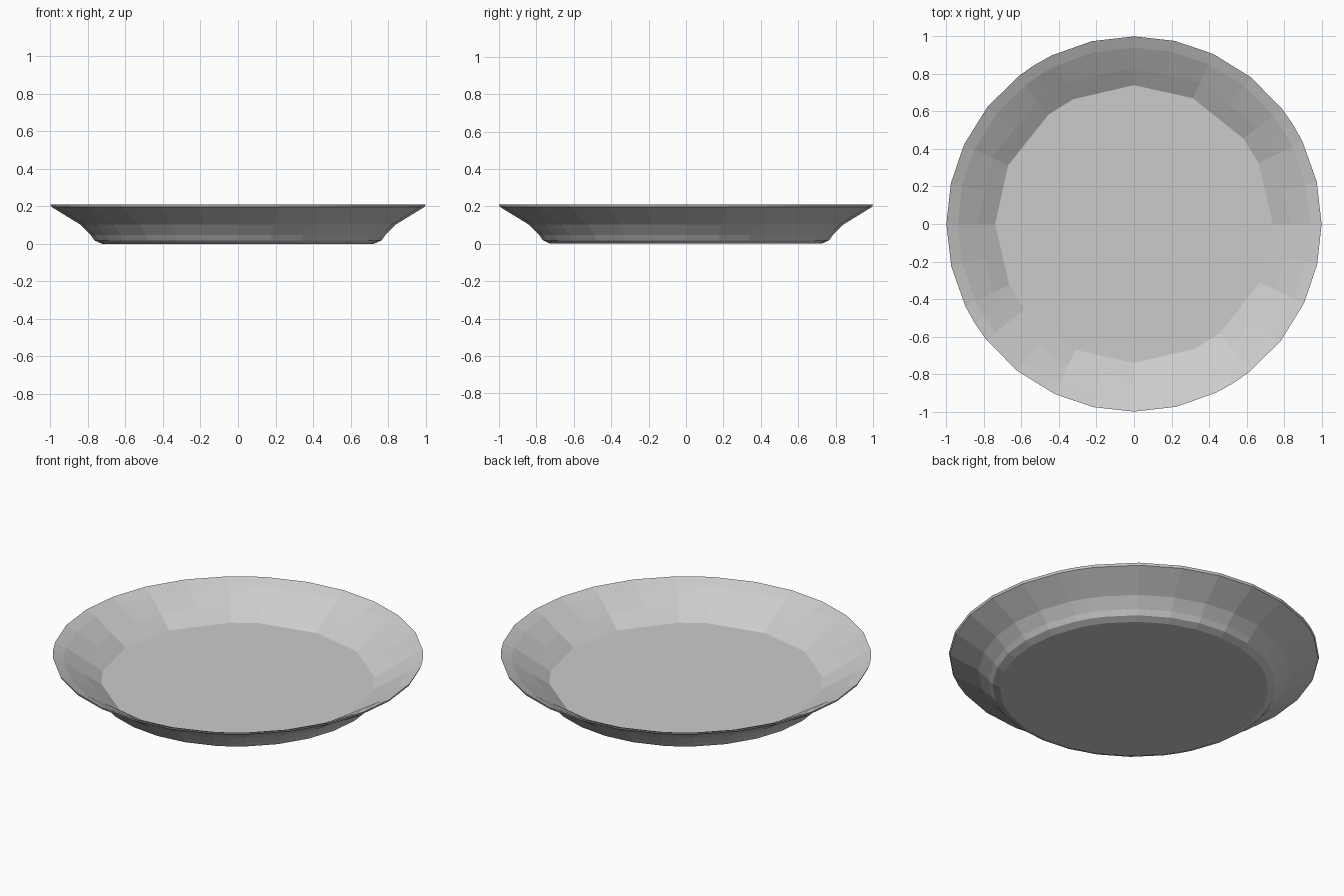
import bpy, bmesh, math

if "Cube" in bpy.data.objects:
    bpy.data.objects.remove(bpy.data.objects["Cube"])

# Angles in one quarter: even entries are wall corners, odd ones lie between
quarter = [0, 13, 26, 32, 38, 51.5, 65, 77.5]
angles = [math.radians(a + 90 * k) for k in range(4) for a in quarter]
N = len(angles)

# Profile (radius, height, faceted) from inner floor, over the rim, to the foot
profile = [(0.74, 0.055, True), (0.835, 0.115, True), (0.94, 0.183, False),
           (1.0, 0.21, False), (0.995, 0.197, False), (0.84, 0.102, False),
           (0.785, 0.046, False), (0.765, 0.018, False), (0.725, 0.0, False)]


def ring_points(r, z, faceted):
    pts = [(r * math.cos(a), r * math.sin(a), z) for a in angles]
    if faceted:  # in-between points sit on the straight chord
        for i in range(1, N, 2):
            p, q = pts[i - 1], pts[(i + 1) % N]
            pts[i] = ((p[0] + q[0]) / 2, (p[1] + q[1]) / 2, z)
    return pts


bm = bmesh.new()
rings = [[bm.verts.new(p) for p in ring_points(*row)] for row in profile]

# Walls and rim
for a, b in zip(rings, rings[1:]):
    for i in range(N):
        j = (i + 1) % N
        bm.faces.new((a[i], a[j], b[j], b[i]))

# Inner floor and underside
bm.faces.new(rings[0])
bm.faces.new(list(reversed(rings[-1])))
bmesh.ops.recalc_face_normals(bm, faces=bm.faces)

mesh = bpy.data.meshes.new("plate")
bm.to_mesh(mesh)
bm.free()
plate = bpy.data.objects.new("plate", mesh)
bpy.context.collection.objects.link(plate)
